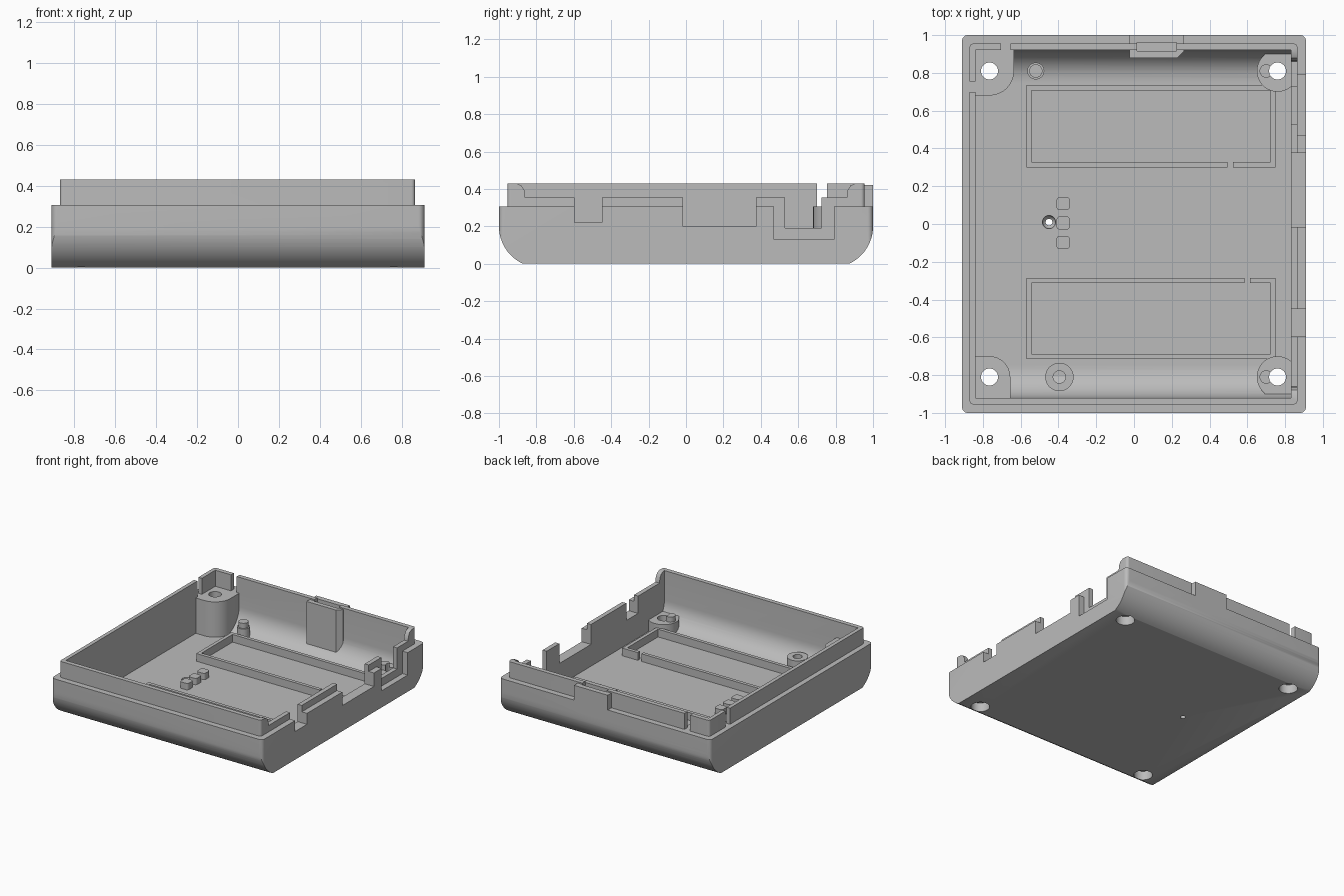
import bpy, bmesh, math
from math import sin, cos, pi, radians

cube = bpy.data.objects.get("Cube")
if cube:
    bpy.data.objects.remove(cube)

grey = bpy.data.materials.new("light_grey_plastic")
GREY = (0.5, 0.5, 0.5, 1)
grey.use_nodes = True
grey.diffuse_color = GREY
grey.node_tree.nodes["Principled BSDF"].inputs["Base Color"].default_value = GREY


def prism(name, outline, lo, hi, axis="z"):
    """Extrude a 2D outline: (x, y) along z, or (y, z) along x."""
    bm = bmesh.new()
    place = (lambda a, b, t: (a, b, t)) if axis == "z" else (lambda a, b, t: (t, a, b))
    face = bm.faces.new([bm.verts.new(place(a, b, lo)) for a, b in outline])
    new = bmesh.ops.extrude_face_region(bm, geom=[face])["geom"]
    move = place(0, 0, hi - lo)
    bmesh.ops.translate(bm, vec=move, verts=[v for v in new if isinstance(v, bmesh.types.BMVert)])
    bmesh.ops.recalc_face_normals(bm, faces=bm.faces)
    mesh = bpy.data.meshes.new(name)
    bm.to_mesh(mesh)
    bm.free()
    mesh.materials.append(grey)
    obj = bpy.data.objects.new(name, mesh)
    bpy.context.collection.objects.link(obj)
    return obj


def box(x0, x1, y0, y1, z0, z1, name="block"):
    return prism(name, [(x0, y0), (x1, y0), (x1, y1), (x0, y1)], z0, z1)


def arc(cx, cy, r, start, end, n=8):
    steps = [radians(start + (end - start) * i / n) for i in range(n + 1)]
    return [(cx + r * cos(t), cy + r * sin(t)) for t in steps]


def rounded(x0, x1, y0, y1, r, z0, z1, name="rounded_block"):
    corners = [(x1 - r, y1 - r), (x0 + r, y1 - r), (x0 + r, y0 + r), (x1 - r, y0 + r)]
    outline = []
    for i, (cx, cy) in enumerate(corners):
        outline += arc(cx, cy, r, 90 * i, 90 * i + 90)
    return prism(name, outline, z0, z1)


def cylinder(x, y, r, z0, z1, name="round_post"):
    return prism(name, arc(x, y, r, 0, 360, 40)[:-1], z0, z1)


def combine(target, tool, operation="DIFFERENCE"):
    mod = target.modifiers.new("combine", "BOOLEAN")
    mod.operation, mod.object, mod.solver = operation, tool, "EXACT"
    with bpy.context.temp_override(object=target, active_object=target):
        bpy.ops.object.modifier_apply(modifier=mod.name)
    bpy.data.objects.remove(tool)


def bowl(center, z, r, floor, top, n=12):
    """Side profile with a curved underside, symmetric in y."""
    low = -math.degrees(math.asin(min(1, (z - floor) / r)))
    half = arc(center, z, r, low, 0, n) + [(center + r, top)]
    return half + [(-a, b) for a, b in reversed(half)]


# Outer shell with curved front and back undersides, plus the stepped lip
shell = prism("case_shell", bowl(0.78, 0.2, 0.22, 0, 0.305), -0.91, 0.91, "x")
combine(shell, rounded(-0.91, 0.91, -1, 1, 0.03, -0.1, 0.6), "INTERSECT")
combine(shell, rounded(-0.87, 0.865, -0.955, 0.955, 0.02, 0.12, 0.43), "UNION")

# Back latch tab standing on the rim
LATCH = [(-0.025, 0.88), (0.23, 0.88), (0.265, 0.915), (0.265, 1), (-0.025, 1)]
combine(shell, prism("latch", LATCH, 0.22, 0.42), "UNION")

# Cavity, leaving the corner posts and the latch column standing
cavity = prism("cavity", bowl(0.75, 0.2, 0.17, 0.03, 0.6), -0.84, 0.83, "x")
combine(cavity, rounded(-1.3, -0.635, 0.68, 1.4, 0.13, -0.1, 0.305))
combine(cavity, rounded(-1.3, -0.655, -1.4, -0.7, 0.11, -0.1, 0.305))
for side in (-1, 1):
    y0, y1 = sorted((side * 0.81, side * 1.3))
    combine(cavity, cylinder(0.76, side * 0.81, 0.11, -0.1, 0.12))
    combine(cavity, box(0.69, 1.2, y0, y1, -0.1, 0.12))
column = [(x, 1.2 if y == 1 else y) for x, y in LATCH]
combine(cavity, prism("latch_column", column, -0.1, 0.42))
combine(shell, cavity)

# Locating pins on the right posts, then screw holes with counterbores
for side in (-1, 1):
    combine(shell, cylinder(0.7, side * 0.81, 0.035, 0.1, 0.16), "UNION")
for x in (-0.765, 0.76):
    for y in (-0.81, 0.81):
        combine(shell, cylinder(x, y, 0.045, -0.1, 0.4))
        combine(shell, cylinder(x, y, 0.067, -0.1, 0.07))

# Latch slot and lip gaps beside the back left post
combine(shell, box(0.015, 0.225, 0.915, 0.96, 0.25, 0.6))
combine(shell, box(-0.705, -0.655, 0.915, 0.97, 0.305, 0.6))
combine(shell, box(-0.89, -0.835, 0.7, 0.755, 0.305, 0.6))

# Lowered right lip with rounded ends, and connector notches
end = [(0.86, 0.355), (0.863, 0.39), (0.88, 0.418), (0.905, 0.43), (0.905, 0.6)]
combine(shell, prism("lip_cut", end + [(-a, b) for a, b in reversed(end)], 0.8, 1, "x"))
for y0, y1, z in ((-0.595, -0.45, 0.22), (-0.015, 0.375, 0.2), (0.53, 0.725, 0.19)):
    combine(shell, box(0.8, 1, y0, y1, z, 0.6))
combine(shell, box(0.865, 1, 0.47, 0.79, 0.13, 0.6))

# Small light dimple through the floor
bpy.ops.mesh.primitive_uv_sphere_add(segments=24, ring_count=16, radius=0.035, location=(-0.45, 0.01, 0.03))
combine(shell, bpy.context.object)

# Component frames on the floor, each with a wire gap in its inner rail
for name, y0, y1, gap, rail in (("back_frame", 0.3, 0.735, 0.51, 0.3),
                                ("front_frame", -0.715, -0.285, 0.6, -0.285)):
    frame = box(-0.57, 0.75, y0, y1, 0.025, 0.09, name)
    combine(frame, box(-0.543, 0.723, y0 + 0.027, y1 - 0.027, 0, 0.2))
    combine(frame, box(gap - 0.015, gap + 0.015, rail - 0.05, rail + 0.05, 0, 0.2))

# Button pads
for i in (-1, 0, 1):
    rounded(-0.41, -0.34, 0.005 + i * 0.103 - 0.035, 0.005 + i * 0.103 + 0.035, 0.018,
            0.025, 0.08, "button_pad")

# Stepped back pin and hollow front boss
pin = cylinder(-0.52, 0.81, 0.045, 0.025, 0.12, "back_pin")
combine(pin, cylinder(-0.52, 0.81, 0.035, 0.1, 0.16), "UNION")
boss = cylinder(-0.395, -0.81, 0.075, 0.025, 0.13, "front_boss")
combine(boss, cylinder(-0.395, -0.81, 0.033, 0.04, 0.3))

# Smooth the curves, keep the edges sharp
bpy.ops.object.select_all(action="DESELECT")
for obj in bpy.context.collection.objects:
    if obj.type == "MESH" and obj.data.materials and obj.data.materials[0] == grey:
        obj.select_set(True)
        bpy.context.view_layer.objects.active = obj
bpy.ops.object.shade_smooth_by_angle(angle=radians(30))
